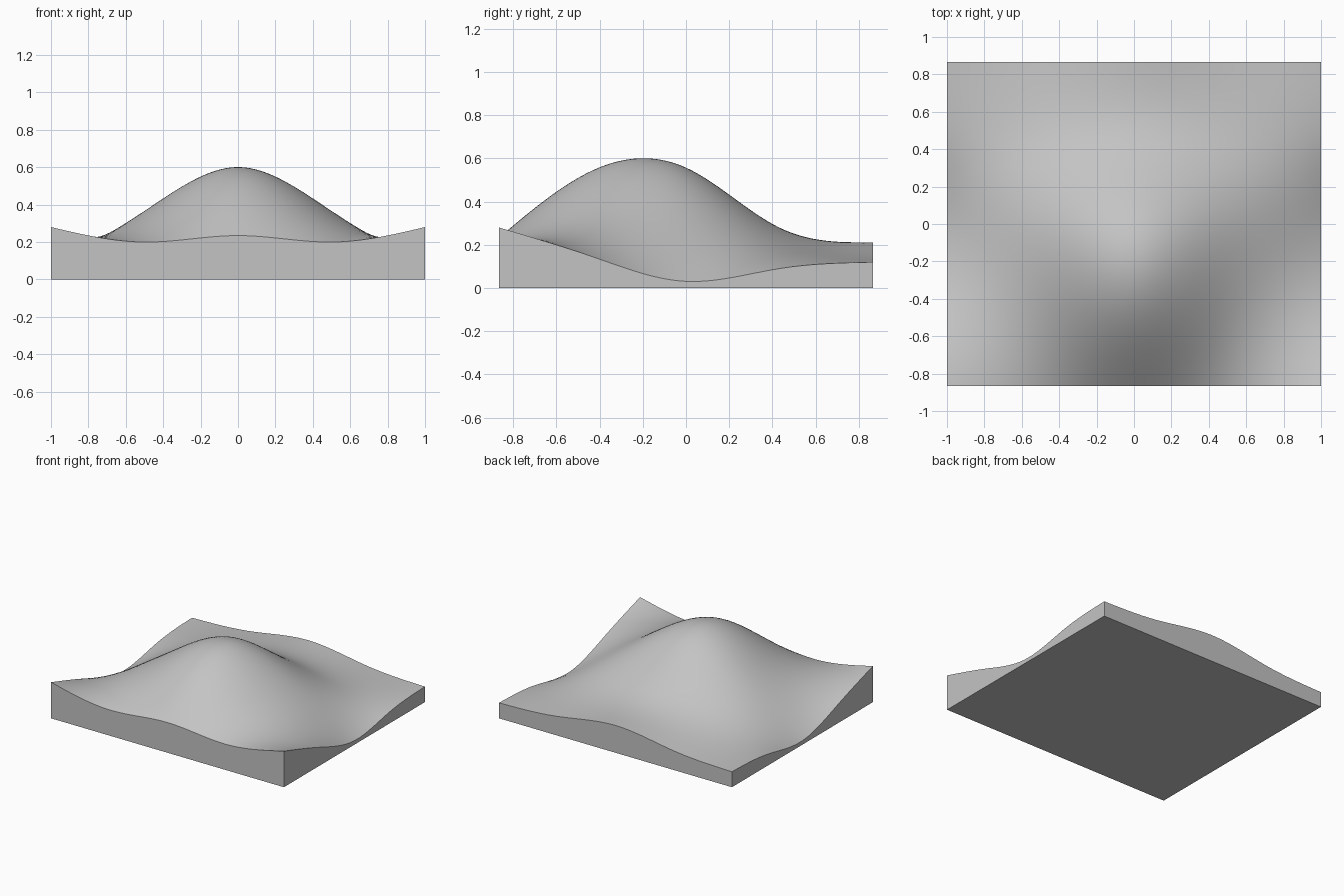
import bpy, bmesh, math

if "Cube" in bpy.data.objects:
    bpy.data.objects.remove(bpy.data.objects["Cube"])

# Control heights: rows front to back, columns from centre (x=0) to the side (x=1)
ROWS = [
    (0.271, 0.162, 0.280),
    (0.750, 0.300, 0.152),
    (0.746, 0.410, -0.019),
    (0.222, 0.180, 0.110),
    (0.253, 0.130, 0.120),
]
NET = [(r[2], r[1], r[0], r[1], r[2]) for r in ROWS]
HX, HY, N = 1.0, 0.865, 64


def spline(p, t):
    """Uniform cubic B-spline with natural ends, t in 0..1."""
    q = [2 * p[0] - p[1], *p, 2 * p[-1] - p[-2]]
    s = t * (len(p) - 1)
    k = min(int(s), len(p) - 2)
    u = s - k
    w = ((1 - u) ** 3, 3 * u**3 - 6 * u**2 + 4, -3 * u**3 + 3 * u**2 + 3 * u + 1, u**3)
    return sum(a * b for a, b in zip(w, q[k:k + 4])) / 6


def height(u, v):
    return spline([spline(row, u) for row in NET], v)


# Curved top surface
bm = bmesh.new()
top = [[bm.verts.new(((2 * i / N - 1) * HX, (2 * j / N - 1) * HY, height(i / N, j / N)))
        for i in range(N + 1)] for j in range(N + 1)]
for j in range(N):
    for i in range(N):
        bm.faces.new((top[j][i], top[j][i + 1], top[j + 1][i + 1], top[j + 1][i]))

# Side walls down to the flat base
rim = ([top[0][i] for i in range(N)] + [top[j][N] for j in range(N)]
       + [top[N][i] for i in range(N, 0, -1)] + [top[j][0] for j in range(N, 0, -1)])
low = [bm.verts.new((v.co.x, v.co.y, 0)) for v in rim]
for a in range(len(rim)):
    b = (a + 1) % len(rim)
    bm.faces.new((rim[b], rim[a], low[a], low[b]))
bm.faces.new(low[::-1])
bmesh.ops.recalc_face_normals(bm, faces=bm.faces)

mesh = bpy.data.meshes.new("terrain_block")
bm.to_mesh(mesh)
bm.free()
block = bpy.data.objects.new("terrain_block", mesh)
bpy.context.collection.objects.link(block)

# Plain grey material
grey = bpy.data.materials.new("plain grey")
grey.diffuse_color = (0.55, 0.55, 0.55, 1)
grey.use_nodes = True
grey.node_tree.nodes["Principled BSDF"].inputs["Base Color"].default_value = grey.diffuse_color
mesh.materials.append(grey)

bpy.context.view_layer.objects.active = block
block.select_set(True)
bpy.ops.object.shade_smooth_by_angle(angle=math.radians(30))
